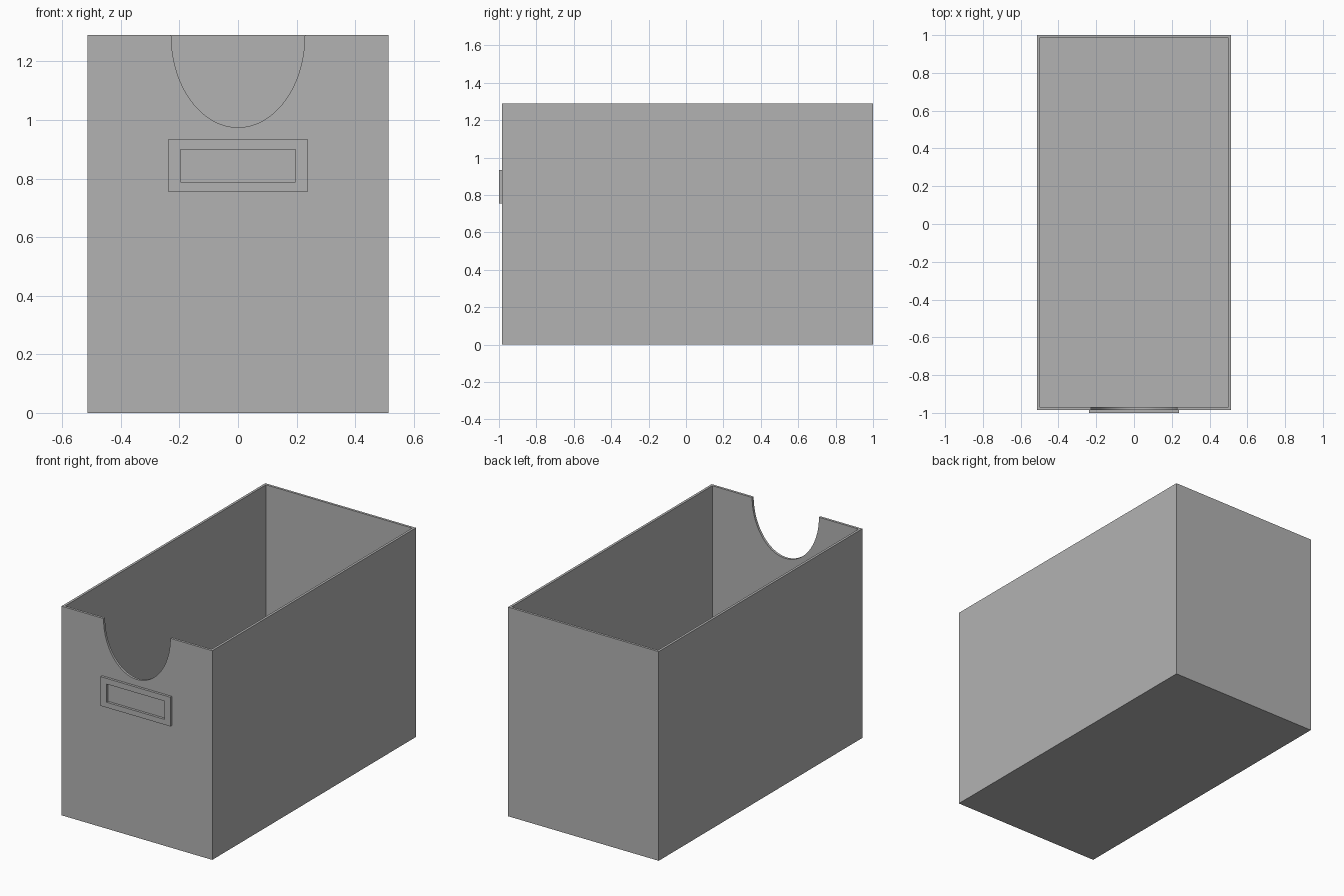
import bpy
import math

if "Cube" in bpy.data.objects:
    bpy.data.objects.remove(bpy.data.objects["Cube"], do_unlink=True)

# Overall sizes
HALF_W, FRONT, BACK, HEIGHT = 0.514, -0.985, 1.0, 1.29
WALL = 0.015

grey = bpy.data.materials.new("plain_grey")
grey.use_nodes = True
GREY = (0.45, 0.45, 0.45, 1)
grey.diffuse_color = GREY
grey.node_tree.nodes["Principled BSDF"].inputs["Base Color"].default_value = GREY


def block(name, low, high):
    """Box between two opposite corners."""
    centre = [(a + b) / 2 for a, b in zip(low, high)]
    bpy.ops.mesh.primitive_cube_add(size=1, location=centre)
    obj = bpy.context.object
    obj.name = name
    obj.scale = [b - a for a, b in zip(low, high)]
    bpy.ops.object.transform_apply(location=True, rotation=True, scale=True)
    obj.data.materials.append(grey)
    return obj


def cut(target, cutter):
    """Subtract the cutter, then discard it."""
    cutter.hide_render = True
    mod = target.modifiers.new("cut", 'BOOLEAN')
    mod.operation = 'DIFFERENCE'
    mod.solver = 'EXACT'
    mod.object = cutter
    bpy.context.view_layer.objects.active = target
    bpy.ops.object.modifier_apply(modifier=mod.name)
    bpy.data.objects.remove(cutter, do_unlink=True)


# Open-topped bin, hollowed out
bin_body = block("bin_body", (-HALF_W, FRONT, 0), (HALF_W, BACK, HEIGHT))
cut(bin_body, block("hollow_cutter", (-HALF_W + WALL, FRONT + WALL, WALL),
                    (HALF_W - WALL, BACK - WALL, HEIGHT + 0.2)))

# Half-oval hand cutout in the front wall
bpy.ops.mesh.primitive_cylinder_add(vertices=96, radius=1, depth=0.1,
                                    location=(0, FRONT, HEIGHT),
                                    rotation=(math.pi / 2, 0, 0))
oval = bpy.context.object
oval.name = "handle_cutter"
oval.scale = (0.228, 0.315, 1)
bpy.ops.object.transform_apply(location=True, rotation=True, scale=True)
oval.data.materials.append(grey)
cut(bin_body, oval)

# Label holder frame on the front
label_frame = block("label_frame", (-0.238, -1.0, 0.755), (0.238, FRONT, 0.935))
cut(label_frame, block("label_cutter", (-0.197, -1.1, 0.788), (0.197, -0.9, 0.90)))

# Smooth the oval while keeping the corners crisp
bpy.ops.object.select_all(action='DESELECT')
bin_body.select_set(True)
bpy.context.view_layer.objects.active = bin_body
bpy.ops.object.shade_smooth_by_angle(angle=math.radians(30))
